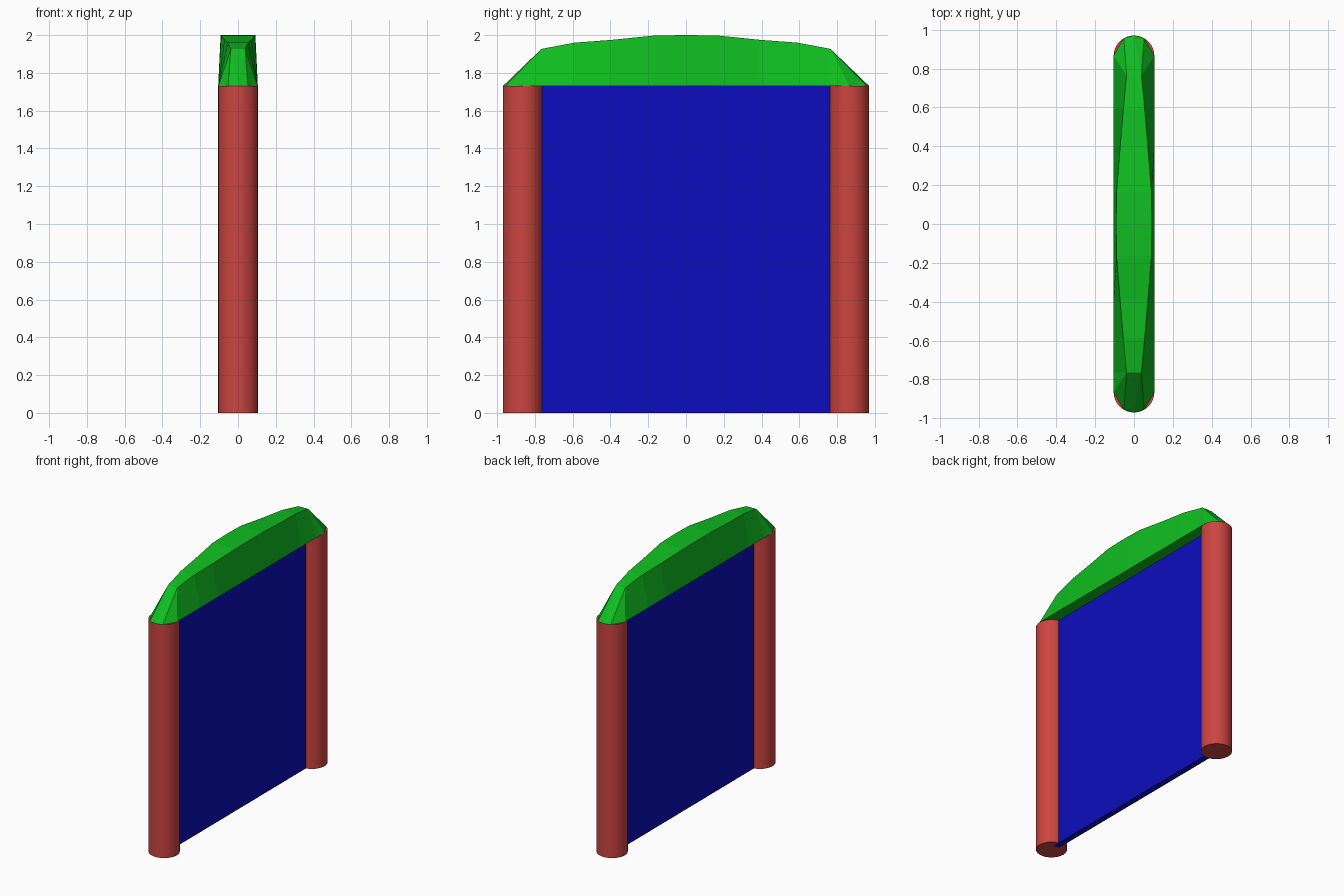
import bpy, bmesh, math

if "Cube" in bpy.data.objects:
    bpy.data.objects.remove(bpy.data.objects["Cube"])

R, POST_Y, H = 0.105, 0.865, 1.73


def paint(obj, name, rgb):
    mat = bpy.data.materials.get(name) or bpy.data.materials.new(name)
    mat.diffuse_color = (*rgb, 1)
    mat.use_nodes = True
    mat.node_tree.nodes["Principled BSDF"].inputs["Base Color"].default_value = mat.diffuse_color
    obj.data.materials.append(mat)


# Round posts at both ends
for name, side in (("front_post", -1), ("back_post", 1)):
    bpy.ops.mesh.primitive_cylinder_add(vertices=32, radius=R, depth=H,
                                        location=(0, side * POST_Y, H / 2))
    post = bpy.context.object
    post.name = name
    bpy.ops.object.shade_smooth_by_angle(angle=math.radians(30))
    paint(post, "red", (0.60, 0.059, 0.051))

# Thin panel running into the posts
bpy.ops.mesh.primitive_cube_add(size=1, location=(0, 0, H / 2))
panel = bpy.context.object
panel.name = "panel"
panel.scale = (0.045, 2 * (POST_Y - 0.05), H)
bpy.ops.object.transform_apply(location=False, rotation=False, scale=True)
paint(panel, "blue", (0.004, 0.004, 0.52))

# Faceted arched cap: half of the ridge as (y, half width, z), then mirrored
half = [(0.0, 0.092, 2.0), (0.165, 0.09, 1.998), (0.39, 0.072, 1.975),
        (0.59, 0.055, 1.96), (0.765, 0.038, 1.927)]
stations = [(-y, w, z) for y, w, z in reversed(half[1:])] + half

bm = bmesh.new()
rows = []
for y, w, z in stations:
    rows.append([bm.verts.new(p) for p in
                 ((-R, y, H), (-w, y, z), (w, y, z), (R, y, H))])
for a, b in zip(rows, rows[1:]):
    for i in range(3):
        bm.faces.new((a[i], a[i + 1], b[i + 1], b[i]))

# Sloped, faceted ends following the posts
arcs = []
for row, s in ((rows[0], -1), (rows[-1], 1)):
    arc = [bm.verts.new((-R * math.cos(math.radians(d)),
                         s * (POST_Y + R * math.sin(math.radians(d))), H))
           for d in (0, 60, 90, 120, 180)]
    left, right = row[1], row[2]
    fan_left = [row[0]] + arc[:3]
    fan_right = arc[2:] + [row[3]]
    for p, q in zip(fan_left, fan_left[1:]):
        bm.faces.new((left, p, q))
    for p, q in zip(fan_right, fan_right[1:]):
        bm.faces.new((right, p, q))
    bm.faces.new((left, right, arc[2]))
    arcs.append(arc)

# Flat underside
bm.faces.new(arcs[0] + [r[3] for r in rows] + arcs[1][::-1]
             + [r[0] for r in reversed(rows)])
bmesh.ops.recalc_face_normals(bm, faces=bm.faces)

mesh = bpy.data.meshes.new("cap")
bm.to_mesh(mesh)
bm.free()
cap = bpy.data.objects.new("cap", mesh)
bpy.context.collection.objects.link(cap)
paint(cap, "green", (0.005, 0.52, 0.015))
